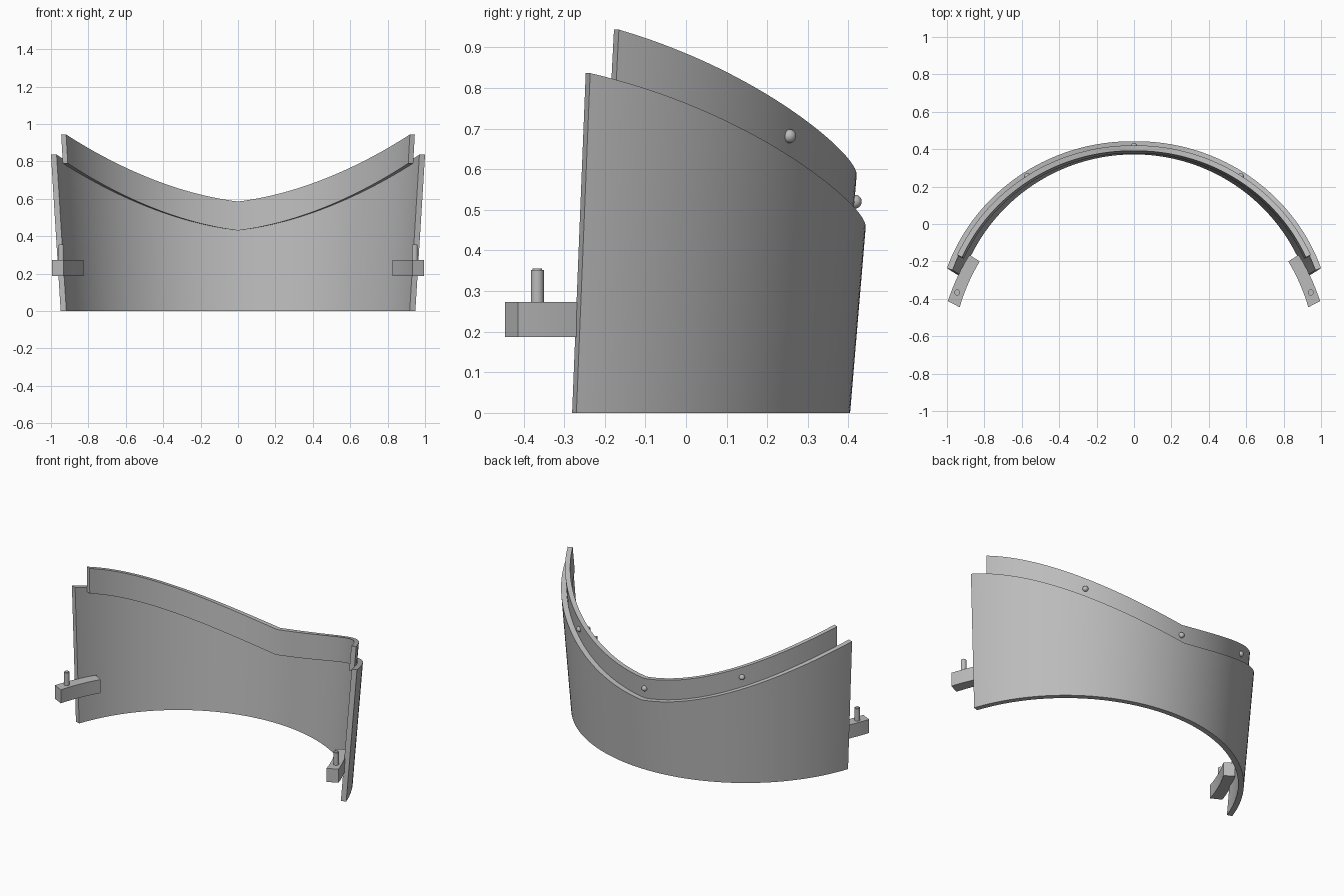
import bpy, bmesh, math
from mathutils import Vector

old = bpy.data.objects.get("Cube")
if old:
    bpy.data.objects.remove(old, do_unlink=True)

grey = bpy.data.materials.new("plain_grey")
grey.use_nodes = True
colour = (0.5, 0.5, 0.5, 1)
grey.diffuse_color = colour
grey.node_tree.nodes["Principled BSDF"].inputs["Base Color"].default_value = colour

CENTRE_Y = -0.6
SEGMENTS = 80
THICK = 0.032


def finish(name, bm, smooth=True):
    bmesh.ops.recalc_face_normals(bm, faces=bm.faces)
    mesh = bpy.data.meshes.new(name)
    bm.to_mesh(mesh)
    bm.free()
    mesh.materials.append(grey)
    ob = bpy.data.objects.new(name, mesh)
    bpy.context.collection.objects.link(ob)
    if smooth:
        bpy.ops.object.select_all(action='DESELECT')
        ob.select_set(True)
        bpy.context.view_layer.objects.active = ob
        bpy.ops.object.shade_smooth_by_angle(angle=math.radians(30))
    return ob


def wall(t, z, inset):
    """Point on the flared wall at angle t from the back."""
    flare = 0.084 - 0.012 * (t / 1.23) ** 2
    r = 1.004 + flare * z - inset
    return Vector((r * math.sin(t), CENTRE_Y + r * math.cos(t), z))


def rise(t):
    """Height gained by the swept edge away from the back centre."""
    x = 1.055 * abs(math.sin(t))
    return 0.12 * x + 0.265 * x * x


def loft(name, sections, smooth=True):
    """Skin a row of four-cornered sections and cap both ends."""
    bm = bmesh.new()
    rings = [[bm.verts.new(p) for p in sec] for sec in sections]
    for a, b in zip(rings, rings[1:]):
        for i in range(4):
            j = (i + 1) % 4
            bm.faces.new((a[i], a[j], b[j], b[i]))
    bm.faces.new(rings[0])
    bm.faces.new(rings[-1])
    return finish(name, bm, smooth)


def plate(name, end_low, end_high, low, high, outer, inner):
    sections = []
    for i in range(SEGMENTS + 1):
        f = 2 * i / SEGMENTS - 1
        tl, th = math.radians(end_low) * f, math.radians(end_high) * f
        zl, zh = low(tl), high(th)
        sections.append([wall(tl, zl, outer), wall(th, zh, outer),
                         wall(th, zh, inner), wall(tl, zl, inner)])
    return loft(name, sections)


# Flared main plate and the raised strip fixed inside its upper edge
plate("main_plate", 70.8, 70.0, lambda t: 0, lambda t: 0.457 + rise(t), 0, THICK)
plate("upper_strip", 65.5, 65.3, lambda t: 0.43 + rise(t),
      lambda t: 0.585 + rise(t), THICK + 0.001, 2 * THICK - 0.002)

# Rivets along the strip
for name, x in (("right", -0.57), ("middle", 0), ("left", 0.57)):
    t = math.asin(x / 1.026)
    bm = bmesh.new()
    bmesh.ops.create_uvsphere(bm, u_segments=20, v_segments=12, radius=0.017)
    bmesh.ops.translate(bm, verts=bm.verts, vec=wall(t, 0.52 + rise(t), THICK))
    finish(name + "_rivet", bm)

# Mounting arms with upright pins
for side, name in ((1, "left"), (-1, "right")):
    sections = []
    for i in range(9):
        f = i / 8
        bow = 0.008 * 4 * f * (1 - f)
        inner = Vector((0.825, -0.2)).lerp(Vector((0.932, -0.445)), f)
        outer = Vector((0.88, -0.165)).lerp(Vector((0.995, -0.413)), f)
        ring = []
        for p, z in ((inner, 0.187), (outer, 0.187), (outer, 0.273), (inner, 0.273)):
            ring.append((side * (p.x + bow), p.y + bow * 0.4, z))
        sections.append(ring)
    loft(name + "_arm", sections)

    bm = bmesh.new()
    bmesh.ops.create_cone(bm, cap_ends=True, segments=24, radius1=0.016,
                          radius2=0.016, depth=0.095)
    rim = [e for e in bm.edges if all(v.co.z > 0 for v in e.verts)]
    bmesh.ops.bevel(bm, geom=rim, offset=0.004, segments=2, affect='EDGES')
    bmesh.ops.translate(bm, verts=bm.verts, vec=(side * 0.945, -0.366, 0.308))
    finish(name + "_pin", bm)
